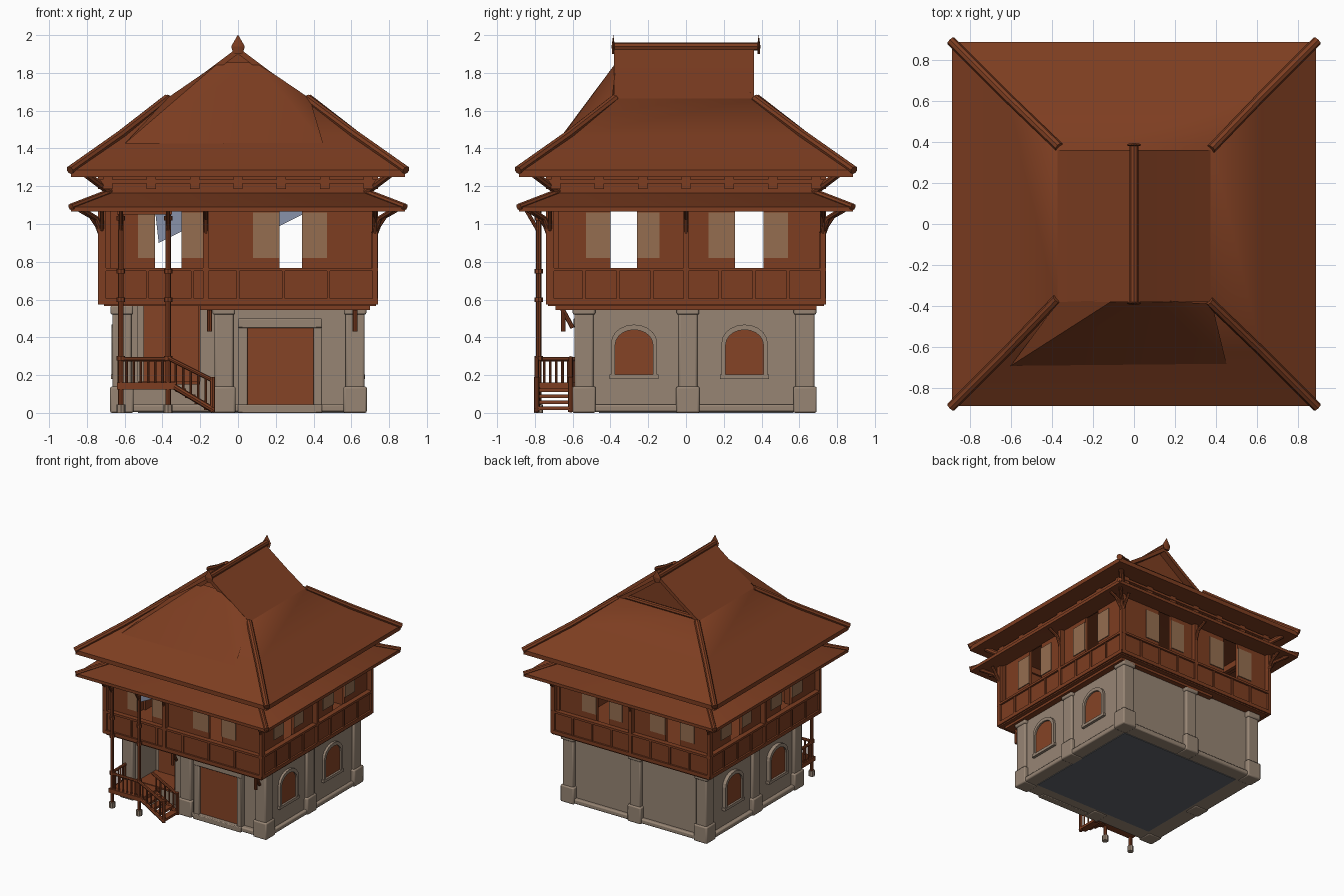
import bpy, bmesh, math
from mathutils import Vector, Matrix

if "Cube" in bpy.data.objects:
    bpy.data.objects.remove(bpy.data.objects["Cube"])


def material(name, rgb):
    m = bpy.data.materials.new(name)
    m.use_nodes = True
    m.diffuse_color = (*rgb, 1)
    m.node_tree.nodes["Principled BSDF"].inputs["Base Color"].default_value = (*rgb, 1)
    return m


WOOD = material("red brown wood", (0.205, 0.047, 0.015))
DOOR = material("bright brown door", (0.235, 0.056, 0.019))
STONE = material("warm grey stone", (0.31, 0.235, 0.175))
TAN = material("tan panel", (0.30, 0.155, 0.08))
DARK = material("dark slate", (0.12, 0.127, 0.143))
BLUE = material("pale blue pane", (0.25, 0.29, 0.4))
made = []


def finish(name, bm, mat, turn=0, bevel=0):
    """Turn a bmesh into an object, rotated by quarter turns about z."""
    bmesh.ops.recalc_face_normals(bm, faces=bm.faces)
    bm.transform(Matrix.Rotation(turn * math.pi / 2, 4, 'Z'))
    me = bpy.data.meshes.new(name)
    bm.to_mesh(me)
    bm.free()
    ob = bpy.data.objects.new(name, me)
    bpy.context.collection.objects.link(ob)
    me.materials.append(mat)
    if bevel:
        b = ob.modifiers.new("soft edges", 'BEVEL')
        b.width, b.segments = bevel, 2
    made.append(ob)
    return ob


def box(name, x, y, z, mat=WOOD, turn=0, bevel=0):
    bm = bmesh.new()
    bmesh.ops.create_cube(bm, size=1)
    for v in bm.verts:
        v.co = [r[0] if c < 0 else r[1] for c, r in zip(v.co, (x, y, z))]
    return finish(name, bm, mat, turn, bevel)


def rod(name, p, q, r, mat=WOOD, turn=0, r2=None):
    p, q = Vector(p), Vector(q)
    bm = bmesh.new()
    bmesh.ops.create_cone(bm, cap_ends=True, segments=8, radius1=r,
                          radius2=r if r2 is None else r2, depth=(q - p).length)
    rot = Vector((0, 0, 1)).rotation_difference(q - p).to_matrix().to_4x4()
    bm.transform(Matrix.Translation((p + q) / 2) @ rot)
    return finish(name, bm, mat, turn)


def prism(name, polys, y0, y1, mat=WOOD, turn=0):
    """Extrude (x, z) polygons from y0 to y1."""
    bm = bmesh.new()
    for poly in polys:
        a = [bm.verts.new((x, y0, z)) for x, z in poly]
        b = [bm.verts.new((x, y1, z)) for x, z in poly]
        bm.faces.new(a)
        bm.faces.new(b[::-1])
        for i in range(len(a)):
            j = (i + 1) % len(a)
            bm.faces.new((a[i], b[i], b[j], a[j]))
    return finish(name, bm, mat, turn)


def square_loft(name, rings):
    """Join square rings given as (half size, height)."""
    bm = bmesh.new()
    loops = [[bm.verts.new((sx * h, sy * h, z)) for sx, sy in
              ((-1, -1), (1, -1), (1, 1), (-1, 1))] for h, z in rings]
    for a, b in zip(loops, loops[1:]):
        for i in range(4):
            j = (i + 1) % 4
            bm.faces.new((a[i], a[j], b[j], b[i]))
    bm.faces.new(loops[-1])
    return finish(name, bm, WOOD)


# Stone ground floor with a recessed entrance at the front
box("stone_body", (-.64, .65), (-.33, .65), (.01, .57), STONE)
box("stone_front_right", (-.2, .65), (-.55, -.33), (.01, .57), STONE)
box("stone_front_left", (-.64, -.53), (-.55, -.33), (.01, .57), STONE)
box("entrance_base", (-.53, -.2), (-.55, -.33), (.01, .15), STONE)
box("entrance_floor", (-.53, -.2), (-.57, -.33), (.15, .165))
box("entrance_back", (-.5, -.2), (-.34, -.32), (.15, .57), DOOR)
box("entrance_side", (-.21, -.195), (-.54, -.33), (.15, .57))
box("stone_plinth", (-.67, .675), (-.59, .68), (.005, .045), STONE, bevel=.01)
box("ground_slab", (-.53, .57), (-.46, .57), (0, .02), DARK)

# Stone pillars with wide feet and caps
for x, y in ((-.615, -.54), (-.075, -.54), (.62, -.54), (-.615, .63), (0, .63),
             (.62, .63), (-.615, .01), (.62, .01)):
    for part, r, z in (("pillar", .05, (.1, .54)), ("pillar_foot", .062, (0, .14)),
                       ("pillar_cap", .06, (.52, .57))):
        box("stone_" + part, (x - r, x + r), (y - r, y + r), z, STONE, bevel=.01)

# Main door with stepped stone surround
box("door_surround_left", (0, .05), (-.59, -.54), (.02, .49), STONE, bevel=.006)
box("door_surround_right", (.4, .445), (-.59, -.54), (.02, .49), STONE, bevel=.006)
box("door_lintel", (0, .445), (-.595, -.54), (.45, .5), STONE, bevel=.006)
box("door_step", (0, .445), (-.6, -.54), (0, .045), STONE, bevel=.006)
box("main_door", (.05, .4), (-.565, -.55), (.045, .45), DOOR)


def arch(r, z0, spring):
    steps = [math.pi * i / 10 for i in range(11)]
    return ([(r, z0)] + [(r * math.cos(a), spring + r * .8 * math.sin(a)) for a in steps]
            + [(-r, z0)])


# Arched side windows
for turn, sign in ((1, 1), (3, -1)):
    for c in (-.275, .31):
        inner = [(x + sign * c, z) for x, z in arch(.1, .2, .36)]
        outer = [(x + sign * c, z) for x, z in arch(.122, .19, .37)]
        prism("window_panel", [inner], -.656, -.64, DOOR, turn)
        strips = [(inner[i], outer[i], outer[i + 1], inner[i + 1]) for i in range(len(inner) - 1)]
        prism("window_frame", strips, -.67, -.64, STONE, turn)
        box("window_sill", (sign * c - .13, sign * c + .13), (-.672, -.64), (.18, .203), STONE, turn)

# Upper storey floor and hanging brackets
box("floor_slab", (-.71, .73), (-.73, .73), (.565, .6))
box("floor_beams", (-.2, .7), (-.69, .69), (.545, .57))
for x in (-.15, .62):
    rod("hanging_post", (x, -.65, .43), (x, -.65, .57), .013)
    rod("hanging_brace", (x, -.6, .45), (x, -.66, .56), .012)

# Upper storey: the same wall on four sides, openings and tan shutters differ
openings = {0: ((-.44, -.3), (.22, .34)), 2: ((-.34, -.22), (.3, .44)),
            1: ((-.4, -.26), (.26, .41)), 3: ((-.41, -.26), (.26, .4))}
for turn, ((a, b), (c, d)) in openings.items():
    for x in ((-.7, a), (b, c), (d, .71)):
        box("upper_wall", x, (-.7, -.675), (.59, 1.12), turn=turn)
    outer_left = .09 if turn == 0 else .13
    for x0, x1 in ((a - outer_left, a), (b, b + .12), (c - .14, c), (d, d + .13)):
        box("tan_shutter", (x0, x1), (-.707, -.699), (.82, 1.06), TAN, turn)
    box("parapet", (-.725, .725), (-.725, -.695), (.59, .76), turn=turn)
    box("parapet_rail", (-.735, .735), (-.74, -.695), (.75, .768), turn=turn)
    box("parapet_foot", (-.735, .735), (-.74, -.7), (.575, .605), turn=turn)
    step = .24 if turn == 0 else .18
    for i in range(round(1.44 / step) + 1):
        x = -.72 + step * i
        box("parapet_batten", (x - .008, x + .008), (-.735, -.72), (.6, .755), turn=turn)
    middle = -.17 if turn == 0 else 0
    for x in (middle, .725):
        box("wall_post", (x - .014, x + .014), (-.74, -.7), (.6, 1.1), turn=turn)
        rod("eave_brace_low", (x, -.73, .95), (x, -.76, 1.03), .012, turn=turn)
        rod("eave_brace_high", (x, -.76, 1.03), (x, -.84, 1.075), .012, turn=turn)
    rod("corner_brace_low", (.72, -.72, .95), (.75, -.75, 1.03), .014, turn=turn)
    rod("corner_brace_high", (.75, -.75, 1.03), (.83, -.83, 1.08), .014, turn=turn)
    for s in (-1, 1):
        rod("side_brace", (s * .725, -.72, .96), (s * .8, -.72, 1.07), .011, turn=turn)

    # Band between the roofs, with corbels
    box("roof_band", (-.69, .69), (-.69, -.66), (1.12, 1.27), turn=turn)
    box("eave_beam", (-.74, .74), (-.745, -.72), (1.215, 1.235), turn=turn)
    for i in range(7):
        x = -.69 + .23 * i
        box("corbel", (x - .025, x + .025), (-.74, -.68), (1.185, 1.25), turn=turn)
    rod("corner_corbel", (.68, -.68, 1.17), (.8, -.8, 1.26), .02, turn=turn)

    # Hip ridges on both roofs
    rod("skirt_hip", (.885, -.885, 1.09), (.69, -.69, 1.165), .018, turn=turn)
    rod("roof_hip_low", (.89, -.89, 1.285), (.62, -.62, 1.475), .023, turn=turn)
    rod("roof_hip_high", (.62, -.62, 1.475), (.365, -.375, 1.665), .023, turn=turn)

# Blue panes in the tops of the front openings
prism("blue_pane_left", [[(-.44, 1.08), (-.3, 1.08), (-.3, .96), (-.42, .9)]], -.69, -.685, BLUE)
prism("blue_pane_right", [[(.22, 1.08), (.34, 1.08), (.34, 1.05), (.22, .99)]], -.69, -.685, BLUE)

# Lower skirt roof and main hipped roof
square_loft("skirt_roof", [(.69, 1.1), (.885, 1.065), (.885, 1.09), (.69, 1.165), (.66, 1.17)])
square_loft("main_roof", [(.66, 1.25), (.885, 1.25), (.885, 1.285), (.62, 1.465), (.38, 1.665)])

# Upper gabled roof, gable wall and ridge
for s in (-1, 1):
    prism("gable_roof", [[(s * .38, 1.66), (s * .2, 1.785), (0, 1.935),
                          (0, 1.9), (s * .2, 1.75), (s * .34, 1.655)]], -.38, .36)
    rod("ridge_end", (0, s * .385, 1.9), (0, s * .385, 1.94), .024, r2=.036)
    rod("finial", (0, s * .385, 1.94), (0, s * .385, 2), .036, r2=.002)
    for ob in made[-2:]:
        for v in ob.data.vertices:
            v.co.y = s * .385 + (v.co.y - s * .385) * .25
prism("gable_wall", [[(-.36, 1.655), (.36, 1.655), (0, 1.92)]], .29, .305)
rod("ridge_cap", (0, -.39, 1.94), (0, .39, 1.94), .022)
rod("gable_foot_beam", (-.33, .34, 1.675), (.33, .34, 1.675), .02)

# Sloping sheet that fills the front gable
bm = bmesh.new()
a, b, right, left, t1, t2 = [bm.verts.new(p) for p in (
    (-.6, -.69, 1.425), (.45, -.68, 1.43), (.38, -.39, 1.665),
    (-.37, -.38, 1.67), (-.1, -.37, 1.855), (.1, -.37, 1.855))]
for f in ((a, b, t2, t1), (b, right, t2), (a, t1, left)):
    bm.faces.new(f)
finish("front_gable_sheet", bm, WOOD)

# Porch platform, roof posts and stone feet
box("porch_deck", (-.64, -.33), (-.8, -.56), (.125, .16))
for x in (-.62, -.37):
    rod("porch_post", (x, -.78, .04), (x, -.78, 1.08), .014)
    rod("post_foot", (x, -.78, 0), (x, -.78, .045), .024, STONE)
    for z in (.29, .6, .75, 1.03):
        rod("post_collar", (x, -.78, z - .012), (x, -.78, z + .012), .022)
    rod("porch_brace", (x, -.78, .96), (x, -.85, 1.08), .01)
box("porch_beam", (-.64, -.35), (-.79, -.77), (1.05, 1.075))

# Stairs going down to the side
for i in range(4):
    x, z = -.33 + .05 * i, .13 - .032 * i
    box("stair_tread", (x, x + .055), (-.79, -.62), (z - .02, z))
for y in (-.79, -.61):
    rod("stair_stringer", (-.34, y, .14), (-.13, y, .015), .016)
    rod("stair_handrail", (-.37, y, .29), (-.13, y, .17), .012)
    rod("stair_newel", (-.135, y, .005), (-.135, y, .19), .014)
    for i in range(5):
        x = -.33 + .04 * i
        rod("stair_baluster", (x, y, .13 - .6 * (x + .33)), (x, y, .27 - .5 * (x + .33)), .007)

# Porch railings
rod("front_handrail", (-.62, -.785, .285), (-.37, -.785, .285), .012)
rod("side_handrail", (-.63, -.785, .285), (-.63, -.58, .285), .012)
for i in range(6):
    x, y = -.59 + .038 * i, -.75 + .032 * i
    rod("front_baluster", (x, -.785, .15), (x, -.785, .285), .007)
    rod("side_baluster", (-.63, y, .15), (-.63, y, .285), .007)

# Smooth the round parts, keep edges sharp
bpy.ops.object.select_all(action='DESELECT')
for ob in made:
    ob.select_set(True)
bpy.context.view_layer.objects.active = made[0]
bpy.ops.object.shade_smooth_by_angle(angle=math.radians(40))
